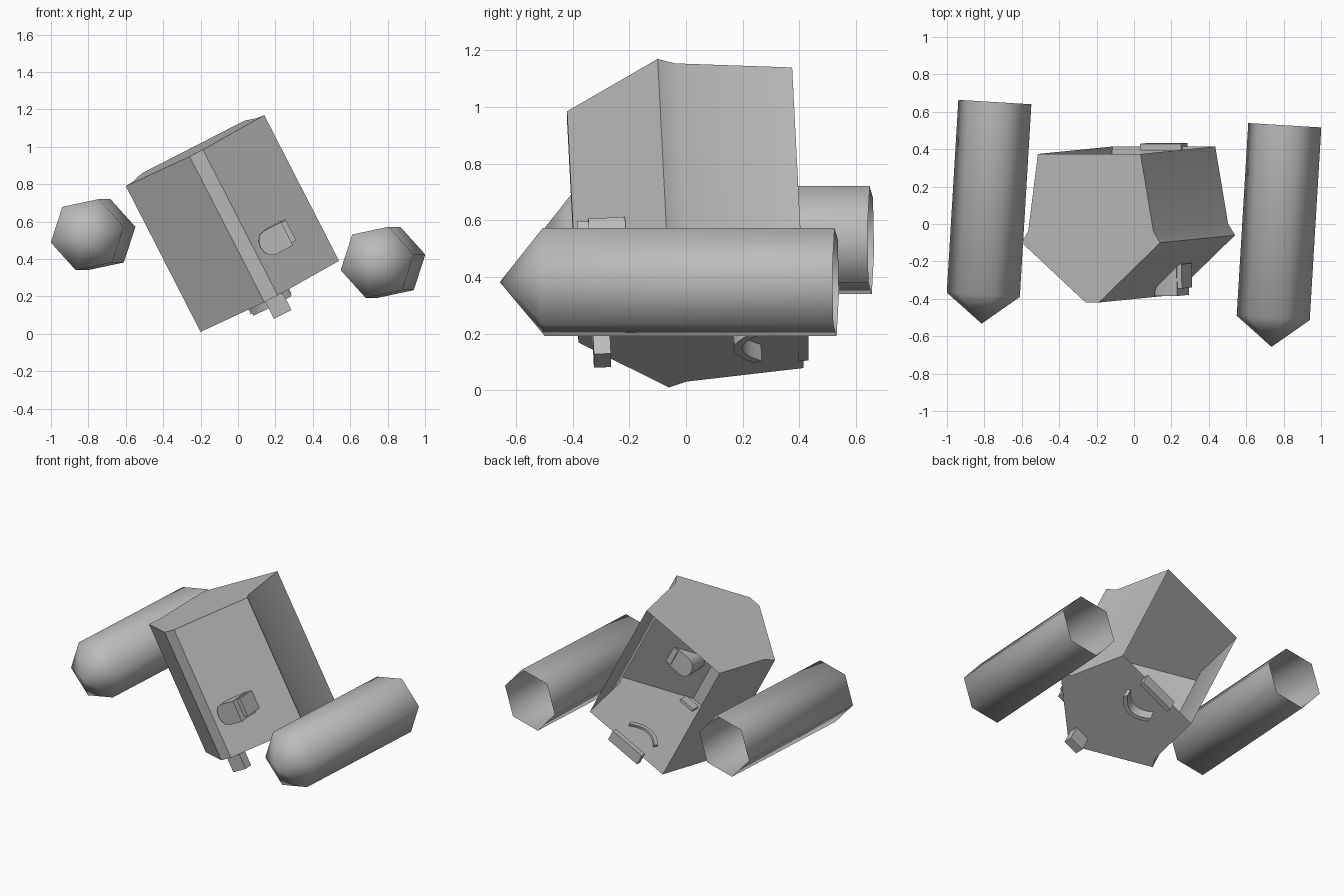
import bpy, bmesh, math
from mathutils import Matrix, Vector

if "Cube" in bpy.data.objects:
    bpy.data.objects.remove(bpy.data.objects["Cube"], do_unlink=True)

grey = bpy.data.materials.new("plain_grey")
grey.use_nodes = True
grey.diffuse_color = (0.5, 0.5, 0.5, 1)
grey.node_tree.nodes["Principled BSDF"].inputs["Base Color"].default_value = (0.5, 0.5, 0.5, 1)

# Tilted frame of the hull: width, depth and height axes
up = Vector((-0.4, -0.04, 0.78)).normalized()
side = Vector((0.889, 0, 0.457))
depth = up.cross(side).normalized()
side = depth.cross(up)
HULL = Matrix((side, depth, up)).transposed().to_4x4()
HULL.translation = (0.17, -0.06, 0.2)
HEIGHT = 0.877


def finish(name, bm, matrix, angle=None):
    bmesh.ops.recalc_face_normals(bm, faces=bm.faces)
    mesh = bpy.data.meshes.new(name)
    bm.to_mesh(mesh)
    bm.free()
    mesh.materials.append(grey)
    obj = bpy.data.objects.new(name, mesh)
    obj.matrix_world = matrix
    bpy.context.collection.objects.link(obj)
    if angle:
        bpy.ops.object.select_all(action="DESELECT")
        obj.select_set(True)
        bpy.context.view_layer.objects.active = obj
        bpy.ops.object.shade_smooth_by_angle(angle=math.radians(angle))
    return obj


def prism(name, profile, sweep, angle=None, open_back=False):
    """Sweep a closed profile along a vector, with end caps."""
    bm = bmesh.new()
    a = [bm.verts.new(p) for p in profile]
    b = [bm.verts.new(Vector(p) + Vector(sweep)) for p in profile]
    n = len(a)
    for i in range(n - 1 if open_back else n):
        j = (i + 1) % n
        bm.faces.new((a[i], a[j], b[j], b[i]))
    bm.faces.new(a)
    bm.faces.new(b)
    return finish(name, bm, HULL, angle)


def box(name, lo, hi):
    corners = [(lo[0], lo[1]), (hi[0], lo[1]), (hi[0], hi[1]), (lo[0], hi[1])]
    return prism(name, [(x, y, lo[2]) for x, y in corners], (0, 0, hi[2] - lo[2]))


# Hull: wedge-fronted shell, open at the back
half = [(0.308, 0.475), (0.376, 0.062), (0.416, 0), (0.04, -0.32)]
outline = half + [(-x, y) for x, y in reversed(half)]
prism("hull", [(x, y, 0) for x, y in outline], (0, 0, HEIGHT), 30, open_back=True)

# Round-ended lamp and its end plate on the front slope
lamp = [(0.235, 0.2), (0.235, 0.34)]
for i in range(7):
    t = math.pi / 2 + math.pi * i / 6
    lamp.append((0.13 + 0.055 * math.cos(t), 0.27 + 0.07 * math.sin(t)))
prism("lamp", [(x, -0.31, z) for x, z in lamp], (0, 0.16, 0), 35)
box("lamp_plate", (0.215, -0.27, 0.215), (0.262, -0.14, 0.335))

# Fittings under the hull
box("front_foot", (-0.035, -0.27, -0.105), (0.07, -0.21, 0.02))
box("rear_bar", (-0.135, 0.455, -0.06), (0.11, 0.49, 0.015))
arc = [(0.115 * i / 4, 0.225 + 0.07 * (i / 4) ** 2) for i in range(-4, 5)]
strip = arc + [(x * 0.9, y + 0.03) for x, y in reversed(arc)]
prism("curved_bar", [(x - 0.01, y, -0.065) for x, y in strip], (0, 0, 0.08), 35)


# Side pods: six-sided tubes with a cone nose, open at the back
def pod(name, tip):
    bm = bmesh.new()
    nose = bm.verts.new((0, 0, 0))
    rings = []
    for y in (0.155, 1.187):
        ring = []
        for k in range(6):
            t = math.radians(12 + 60 * k)
            ring.append(bm.verts.new((0.2 * math.cos(t), y, 0.2 * math.sin(t))))
        rings.append(ring)
    front, back = rings
    for i in range(6):
        j = (i + 1) % 6
        bm.faces.new((nose, front[i], front[j]))
        bm.faces.new((front[i], front[j], back[j], back[i]))
    turn = Matrix.Rotation(-math.atan(0.06), 4, "Z")
    finish(name, bm, Matrix.Translation(tip) @ turn, 180)


pod("left_pod", (0.735, -0.657, 0.382))
pod("right_pod", (-0.815, -0.533, 0.53))
